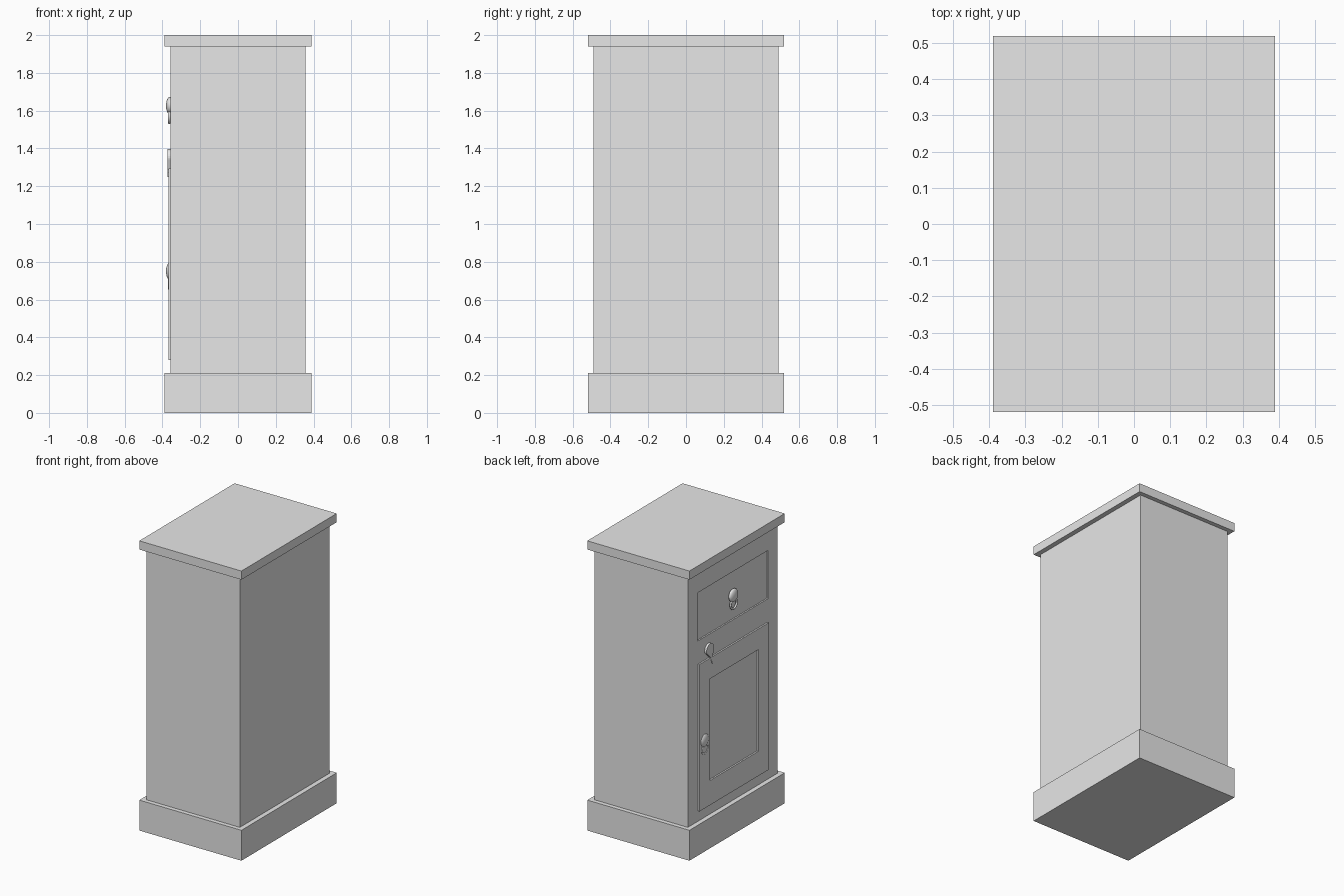
import bpy, bmesh, math
from mathutils import Matrix

if "Cube" in bpy.data.objects:
    bpy.data.objects.remove(bpy.data.objects["Cube"], do_unlink=True)

grey = bpy.data.materials.new("light grey")
grey.use_nodes = True
grey.diffuse_color = (0.8, 0.8, 0.8, 1)
grey.node_tree.nodes["Principled BSDF"].inputs["Base Color"].default_value = (0.8, 0.8, 0.8, 1)


def finish(name, bm, smooth=False):
    bmesh.ops.recalc_face_normals(bm, faces=bm.faces)
    mesh = bpy.data.meshes.new(name)
    bm.to_mesh(mesh)
    bm.free()
    mesh.materials.append(grey)
    for p in mesh.polygons:
        p.use_smooth = smooth
    obj = bpy.data.objects.new(name, mesh)
    bpy.context.collection.objects.link(obj)
    return obj


def box(name, half_x, half_y, z0, z1):
    bm = bmesh.new()
    m = Matrix.Translation((0, 0, (z0 + z1) / 2)) @ Matrix.Diagonal((2 * half_x, 2 * half_y, z1 - z0, 1))
    bmesh.ops.create_cube(bm, size=1, matrix=m)
    return finish(name, bm)


def panelled_box(name, x_front, x_back, outer, inner, depth):
    """Box with a rectangular recess in its -x face; rectangles are (half_y, z0, z1)."""
    bm = bmesh.new()

    def loop(x, rect):
        h, z0, z1 = rect
        return [bm.verts.new((x, y, z)) for y, z in ((-h, z0), (h, z0), (h, z1), (-h, z1))]

    loops = [loop(x_back, outer), loop(x_front, outer),
             loop(x_front, inner), loop(x_front + depth, inner)]
    for a, b in zip(loops, loops[1:]):
        for i in range(4):
            j = (i + 1) % 4
            bm.faces.new((a[i], a[j], b[j], b[i]))
    bm.faces.new(loops[0])
    bm.faces.new(loops[-1])
    return finish(name, bm)


def knob(name, y, z):
    # Flattened round pull
    bm = bmesh.new()
    m = Matrix.Translation((-0.362, y, z)) @ Matrix.Diagonal((0.019, 0.045, 0.045, 1))
    bmesh.ops.create_uvsphere(bm, u_segments=32, v_segments=16, radius=1, matrix=m)
    return finish(name, bm, True)


def ring(name, y, z, radius=0.033, thick=0.007, n=32, k=10):
    # Hanging ring lying against the front
    bm = bmesh.new()
    rows = []
    for i in range(n):
        a = 2 * math.pi * i / n
        row = []
        for j in range(k):
            b = 2 * math.pi * j / k
            r = radius + thick * math.cos(b)
            row.append(bm.verts.new((-0.364 + thick * math.sin(b), y + r * math.cos(a), z + r * math.sin(a))))
        rows.append(row)
    for i in range(n):
        p, q = rows[i], rows[(i + 1) % n]
        for j in range(k):
            bm.faces.new((p[j], q[j], q[(j + 1) % k], p[(j + 1) % k]))
    return finish(name, bm, True)


# Plinth, case with drawer recess, and top
box("plinth", 0.39, 0.52, 0.0, 0.21)
panelled_box("case", -0.357, 0.357, (0.49, 0.21, 1.94), (0.387, 1.455, 1.788), 0.01)
box("top_board", 0.39, 0.52, 1.94, 2.0)

# Door with sunken panel
panelled_box("door", -0.368, -0.35, (0.378, 0.28, 1.295), (0.265, 0.45, 1.152), 0.014)

# Drawer and door pulls
for part, y, z in (("drawer", 0.0, 1.627), ("door", 0.32, 0.749)):
    knob(part + "_knob", y, z)
    ring(part + "_ring", y, z - 0.058)

# Teardrop turn latch over the door corner
bm = bmesh.new()
profile = [(0.265 + 0.042 * math.cos(a), 1.355 + 0.042 * math.sin(a))
           for a in (math.radians(-20 + 220 * i / 16) for i in range(17))]
profile += [(0.252, 1.275), (0.243, 1.25), (0.236, 1.275)]
face = bm.faces.new([bm.verts.new((-0.352, y, z)) for y, z in profile])
ext = bmesh.ops.extrude_face_region(bm, geom=[face])
bmesh.ops.translate(bm, vec=(-0.02, 0, 0),
                    verts=[v for v in ext["geom"] if isinstance(v, bmesh.types.BMVert)])
finish("latch", bm)
